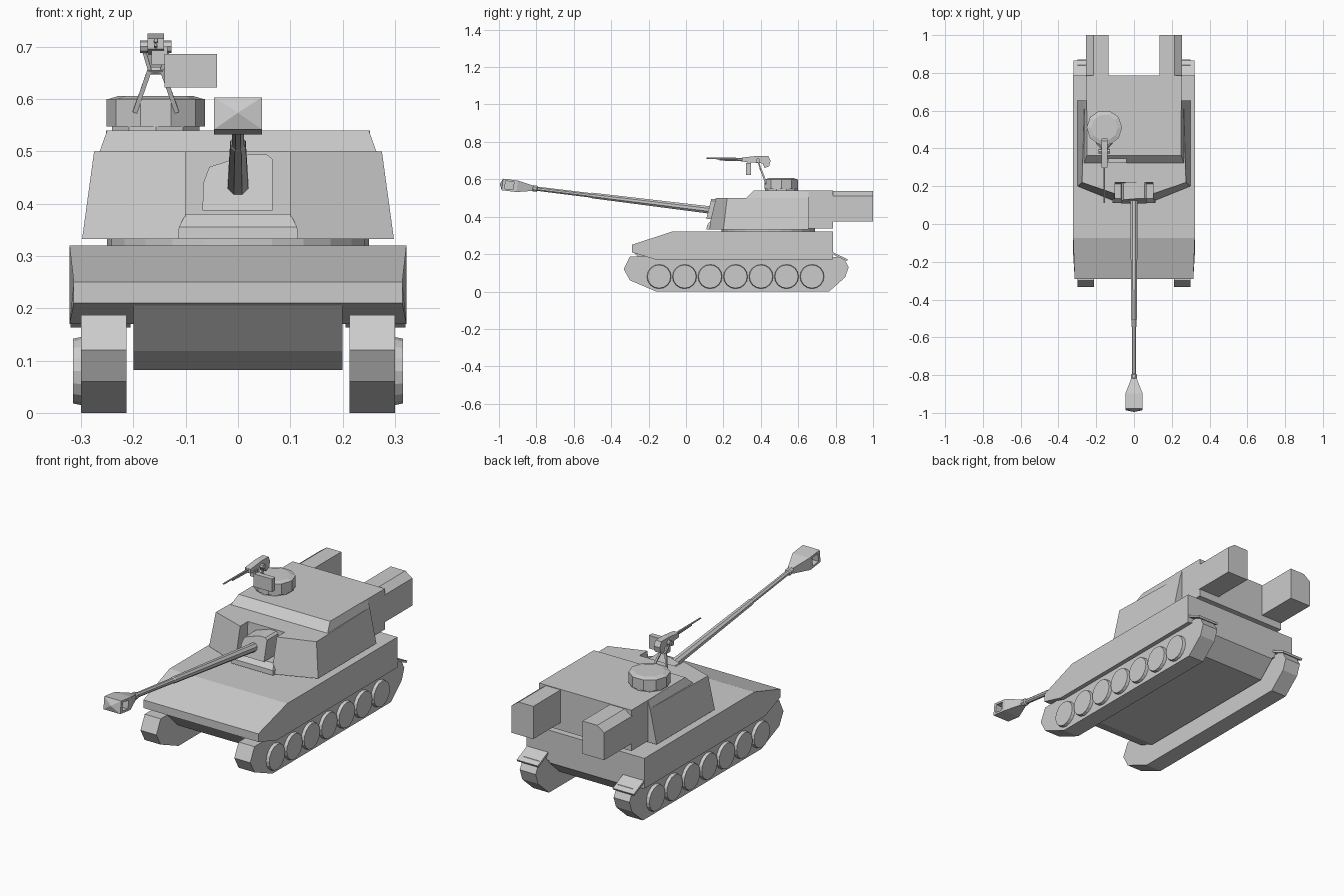
import bpy, bmesh, math
from mathutils import Vector, Matrix

old = bpy.data.objects.get("Cube")
if old:
    bpy.data.objects.remove(old, do_unlink=True)

grey = bpy.data.materials.new("plain grey")
grey.use_nodes = True
grey.diffuse_color = (0.6, 0.6, 0.6, 1)
grey.node_tree.nodes["Principled BSDF"].inputs["Base Color"].default_value = (0.6, 0.6, 0.6, 1)


def finish(name, bm, mirror=False, matrix=None):
    if matrix:
        bm.transform(matrix)
    bmesh.ops.recalc_face_normals(bm, faces=bm.faces)
    mesh = bpy.data.meshes.new(name)
    bm.to_mesh(mesh)
    bm.free()
    mesh.materials.append(grey)
    ob = bpy.data.objects.new(name, mesh)
    bpy.context.collection.objects.link(ob)
    if mirror:
        ob.modifiers.new("Mirror", 'MIRROR')
    return ob


def loft(name, rings, mirror=False, matrix=None):
    """Join rings of equal length with flat faces and cap both ends."""
    bm = bmesh.new()
    vs = [[bm.verts.new(p) for p in r] for r in rings]
    n = len(rings[0])
    for a, b in zip(vs, vs[1:]):
        for i in range(n):
            j = (i + 1) % n
            bm.faces.new((a[i], a[j], b[j], b[i]))
    bm.faces.new(vs[0])
    bm.faces.new(vs[-1])
    return finish(name, bm, mirror, matrix)


def side_prism(name, profile, x0, x1, mirror=False):
    return loft(name, [[(x, y, z) for y, z in profile] for x in (x0, x1)], mirror)


def box(name, x, y, z, mirror=False, matrix=None):
    ring = [(x[0], y[0]), (x[1], y[0]), (x[1], y[1]), (x[0], y[1])]
    return loft(name, [[(a, b, h) for a, b in ring] for h in z], mirror, matrix)


def rod(name, p, q, r0, r1, sides=8, mirror=False, turn=0):
    p, q = Vector(p), Vector(q)
    bm = bmesh.new()
    bmesh.ops.create_cone(bm, cap_ends=True, segments=sides, radius1=r0, radius2=r1,
                          depth=(q - p).length, matrix=Matrix.Rotation(turn, 4, 'Z'))
    m = Matrix.Translation((p + q) / 2) @ (q - p).to_track_quat('Z', 'Y').to_matrix().to_4x4()
    return finish(name, bm, mirror, m)


def symmetric(half, z):
    return [(x, y, z) for x, y in half] + [(-x, y, z) for x, y in reversed(half)]


# Tracks and road wheels
side_prism("track", [(-.16, 0), (.765, 0), (.85, .075), (.87, .13), (.84, .185),
                     (-.3, .187), (-.333, .12), (-.3, .06)], .213, .30, True)
for i in range(7):
    y = -.144 + i * .1363
    rod(f"road_wheel_{i + 1}", (.295, y, .08), (.315, y, .08), .066, .062, 16, True)

# Lower hull, and upper hull whose nose is slightly narrower
side_prism("lower_hull", [(-.285, .215), (-.19, .118), (-.1, .082), (.7, .082),
                          (.785, .16), (.785, .25)], -.2, .2)
hull = side_prism("upper_hull", [(-.29, .21), (-.29, .25), (-.075, .32), (.785, .32),
                                 (.785, .17), (-.16, .17)], -.322, .322)
for v in hull.data.vertices:
    if v.co.y < -.25:
        v.co.x *= .975
side_prism("rear_mudguard", [(.78, .212), (.865, .172), (.86, .163), (.78, .2)], .205, .32, True)
rod("turret_ring", (.0, .44, .315), (0, .44, .34), .25, .25, 24)

# Turret: notched body, raised roof, rear section
body_low = [(.1, .21), (.1, .12), (.298, .2), (.298, .655)]
body_top = [(.1, .22), (.1, .16), (.275, .22), (.262, .655)]
loft("turret_body", [symmetric(body_low, .332), symmetric(body_top, .5)])
loft("turret_roof", [symmetric([(.265, .32), (.262, .655)], .498),
                     symmetric([(.25, .362), (.25, .655)], .54)])
box("turret_rear", (-.252, .252), (.6, .787), (.338, .54))

# Rear stowage boxes with a bevelled outer top edge
locker = [(.135, .375), (.253, .375), (.253, .51), (.215, .537), (.135, .537)]
loft("stowage_box", [[(x, y, z) for x, z in locker] for y in (.78, 1.0)], True)

# Gun sill and mantlet in the notch
loft("gun_sill", [symmetric([(.115, .11), (.115, .24)], .332),
                  symmetric([(.113, .112), (.113, .24)], .355),
                  symmetric([(.1, .135), (.1, .24)], .38)])
mantlet = [(-.068, .387), (.066, .387), (.066, .485), (.055, .494), (.02, .494), (-.055, .47), (-.066, .44)]
loft("mantlet", [[(x, y + (z - .387) * .25, z) for x, z in mantlet] for y in (.108, .24)])

# Gun built along its own axis: local -y is forward, raised by a few degrees
gun = Matrix.Translation((0, .12, .437)) @ Matrix.Rotation(math.radians(-7), 4, 'X')


def gun_rings(name, stations, sides=8):
    rings = []
    for y, rx, rz in stations:
        rings.append([(rx * math.cos(t), y, rz * math.sin(t)) for t in
                      [math.tau * (i + .5) / sides for i in range(sides)]])
    return loft(name, rings, matrix=gun)


gun_rings("gun_barrel", [(.08, .024, .024), (-.02, .021, .021), (-.63, .016, .016),
                         (-.635, .013, .013), (-.95, .012, .012)])
gun_rings("muzzle_collar", [(-.92, .012, .012), (-.925, .018, .018),
                            (-.945, .018, .018), (-.95, .013, .013)])


def muzzle_ring(y, hx, hz):
    return [(-hx, y, -hz), (hx, y, -hz), (hx, y, hz), (-hx, y, hz)]


# Muzzle brake: tapered back, open middle of two plates and posts, pointed front
loft("muzzle_back", [muzzle_ring(-.945, .014, .014), muzzle_ring(-1.03, .046, .031),
                     muzzle_ring(-1.05, .046, .031)], matrix=gun)
for name, z in (("muzzle_top", (.021, .031)), ("muzzle_base", (-.031, -.021))):
    box(name, (-.046, .046), (-1.1, -1.045), z, matrix=gun)
box("muzzle_core", (-.012, .012), (-1.1, -1.045), (-.022, .022), matrix=gun)
loft("muzzle_front", [muzzle_ring(-1.095, .046, .031), muzzle_ring(-1.11, .046, .031),
                      muzzle_ring(-1.123, .001, .001)], matrix=gun)

# Commander's cupola
cx, cy = -.157, .51
rod("cupola_base", (cx, cy, .535), (cx, cy, .55), .088, .088, 10)
rod("cupola", (cx, cy, .547), (cx, cy, .6), .094, .094, 10, turn=math.pi / 10)
rod("cupola_lid", (cx, cy, .6), (cx, cy, .606), .09, .07, 10, turn=math.pi / 10)

# Machine gun on a forked mount
for s, side in ((-1, "right"), (1, "left")):
    rod(f"mount_leg_{side}", (cx + s * .04, .43, .575), (cx + s * .012, .4, .655), .006, .006, 4)
    rod(f"mount_arm_{side}", (cx + s * .01, .4, .65), (cx + s * .025, .385, .7), .005, .005, 4)
    rod(f"mount_lug_{side}", (cx + s * .01, .385, .7), (cx + s * .03, .385, .7), .012, .012, 8)
rod("mount_bridge", (cx - .014, .4, .654), (cx + .014, .4, .654), .007, .007, 4)
side_prism("machine_gun_body", [(.3, .695), (.3, .716), (.38, .725), (.44, .725), (.452, .7),
                                (.445, .67), (.42, .66), (.41, .685)], cx - .016, cx + .016)
rod("machine_gun_barrel", (cx, .31, .71), (cx, .11, .712), .005, .004, 6)
rod("machine_gun_tube", (cx, .31, .7), (cx, .18, .703), .004, .003, 6)
box("ammunition_box", (-.14, -.04), (.322, .348), (.622, .686))
box("ammunition_bracket", (-.165, -.135), (.33, .345), (.665, .7))
